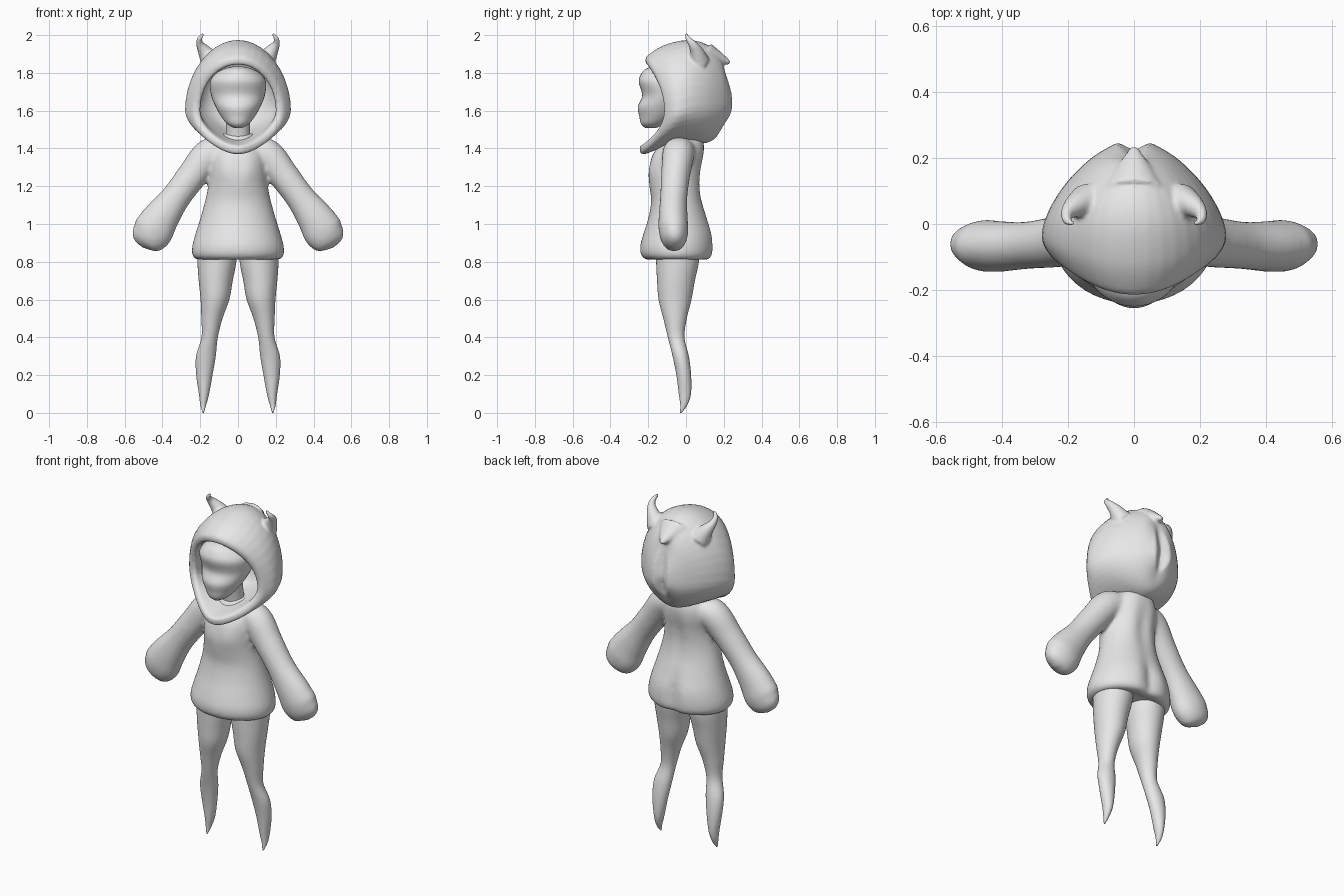
import bpy
import bmesh
from math import sin, cos, pi, exp
from mathutils import Vector

SEGMENTS = 40
ANGLES = [2 * pi * i / SEGMENTS for i in range(SEGMENTS)]

default_cube = bpy.data.objects.get("Cube")
if default_cube:
    bpy.data.objects.remove(default_cube, do_unlink=True)

clay = bpy.data.materials.new("light grey clay")
clay.use_nodes = True
clay.diffuse_color = (0.8, 0.8, 0.8, 1)
clay.node_tree.nodes["Principled BSDF"].inputs["Base Color"].default_value = (0.8, 0.8, 0.8, 1)


def spline(keys, steps=5):
    """Catmull-Rom interpolation through tuples of any length."""
    keys = [Vector(k) for k in keys]
    result = []
    for i in range(len(keys) - 1):
        before, start, end = keys[max(i - 1, 0)], keys[i], keys[i + 1]
        after = keys[min(i + 2, len(keys) - 1)]
        for s in range(steps):
            t = s / steps
            result.append(start + (end - before) * (t / 2)
                          + (before * 2 - start * 5 + end * 4 - after) * (t * t / 2)
                          + (start * 3 - before - end * 3 + after) * (t ** 3 / 2))
    return result + [keys[-1]]


def add_loft(bm, rings):
    """Skin closed rings and close both ends."""
    loops = [[bm.verts.new(p) for p in ring] for ring in rings]
    for a, b in zip(loops, loops[1:]):
        for i in range(SEGMENTS):
            j = (i + 1) % SEGMENTS
            bm.faces.new((a[i], a[j], b[j], b[i]))
    for loop in (loops[0], loops[-1]):
        centre = bm.verts.new(sum((v.co for v in loop), Vector()) / SEGMENTS)
        for i in range(SEGMENTS):
            bm.faces.new((loop[i], loop[(i + 1) % SEGMENTS], centre))


def oval_rings(keys):
    """Level ovals from (x, y, z, radius x, radius y)."""
    return [[Vector((x + rx * cos(a), y + ry * sin(a), z)) for a in ANGLES]
            for x, y, z, rx, ry in spline(keys)]


def tube_rings(keys, side, reference):
    """Ovals square to a path of (x, y, z, width, depth)."""
    stations = spline([(k[0] * side, *k[1:]) for k in keys])
    points = [Vector(s[:3]) for s in stations]
    rings = []
    for i, s in enumerate(stations):
        tangent = points[min(i + 1, len(points) - 1)] - points[max(i - 1, 0)]
        across = tangent.cross(reference).normalized()
        depth = across.cross(tangent).normalized()
        rings.append([points[i] + across * s[3] * cos(a) + depth * s[4] * sin(a) for a in ANGLES])
    return rings


def front_back(keys):
    """Turn (z, half width, front y, back y) into oval keys."""
    return [(0, (f + b) / 2, z, w, (b - f) / 2) for z, w, f, b in keys]


def finish(name, bm, voxel=0, smoothing=0):
    """Make the object, optionally fusing its overlapping volumes."""
    bmesh.ops.recalc_face_normals(bm, faces=bm.faces)
    for face in bm.faces:
        face.smooth = True
    mesh = bpy.data.meshes.new(name)
    bm.to_mesh(mesh)
    bm.free()
    mesh.materials.append(clay)
    obj = bpy.data.objects.new(name, mesh)
    bpy.context.collection.objects.link(obj)
    if voxel:
        fuse = obj.modifiers.new("fuse", 'REMESH')
        fuse.mode = 'VOXEL'
        fuse.voxel_size = voxel
        fuse.use_smooth_shade = True
        soften = obj.modifiers.new("soften", 'SMOOTH')
        soften.factor = 0.5
        soften.iterations = smoothing
    return obj


Y_AXIS, X_AXIS = Vector((0, 1, 0)), Vector((1, 0, 0))

# Legs tapering to pointed feet
LEG = [(.112, -.045, .9, .105, .115), (.112, -.045, .8, .103, .113),
       (.118, -.053, .7, .09, .1), (.122, -.058, .6, .076, .087),
       (.138, -.058, .5, .056, .062), (.15, -.052, .4, .043, .044),
       (.17, -.028, .3, .052, .043), (.178, -.012, .2, .043, .039),
       (.18, -.006, .1, .027, .032), (.184, -.012, .04, .015, .018),
       (.184, -.028, 0, .003, .004)]
for side, label in ((1, "left"), (-1, "right")):
    bm = bmesh.new()
    add_loft(bm, oval_rings([(k[0] * side, *k[1:]) for k in LEG]))
    finish(label + "_leg", bm)

# Flared tunic with a soft groove down the back and between the chest
TUNIC = [(.825, .14, -.15, .07), (.81, .205, -.2, .115), (.83, .24, -.235, .145),
         (.88, .243, -.243, .152), (.95, .225, -.225, .145), (1.03, .2, -.2, .118),
         (1.12, .175, -.185, .09), (1.2, .158, -.195, .082), (1.28, .15, -.207, .088),
         (1.36, .15, -.185, .1), (1.42, .13, -.14, .1), (1.48, .09, -.1, .08)]
tunic_rings = oval_rings(front_back(TUNIC))
for ring in tunic_rings:
    for p in ring:
        groove = exp(-(p.x / .04) ** 2)
        if p.y > 0:
            p.y -= groove * (.03 * exp(-((p.z - .9) / .12) ** 2) + .018 * exp(-((p.z - 1.25) / .15) ** 2))
        elif p.y < -.1:
            p.y += groove * .012 * exp(-((p.z - 1.3) / .07) ** 2)

# Drooping sleeves with mitten ends, fused to the tunic
SLEEVE = [(.06, -.03, 1.39, .06, .08), (.15, -.04, 1.37, .085, .085),
          (.24, -.055, 1.26, .08, .077), (.33, -.065, 1.14, .078, .072),
          (.41, -.068, 1.03, .098, .077), (.457, -.065, .955, .108, .077),
          (.502, -.06, .912, .08, .056), (.522, -.06, .888, .03, .02)]
bm = bmesh.new()
add_loft(bm, tunic_rings)
for side in (1, -1):
    add_loft(bm, tube_rings(SLEEVE, side, Y_AXIS))
finish("tunic_with_sleeves", bm, voxel=.012, smoothing=8)

# Neck and smooth face
bm = bmesh.new()
add_loft(bm, oval_rings([(0, -.03, 1.38, .08, .07), (0, -.05, 1.47, .065, .06), (0, -.07, 1.58, .065, .06)]))
finish("neck", bm)

FACE = [(1.508, .02, -.215, -.16), (1.53, .058, -.238, -.11), (1.57, .09, -.247, -.05),
        (1.62, .118, -.255, 0), (1.68, .142, -.232, .03), (1.75, .148, -.25, .03),
        (1.79, .125, -.24, .02), (1.82, .08, -.215, -.02), (1.835, .02, -.17, -.09)]
bm = bmesh.new()
add_loft(bm, oval_rings(front_back(FACE)))
finish("face", bm)

# Hood, from the lining out over the rim and round to the back:
# (top y, top z, half width, side y, side z, bottom y, bottom z)
HOOD = [(.12, 1.7, .06, .12, 1.64, .12, 1.58), (.08, 1.85, .16, .08, 1.65, .08, 1.5),
        (-.05, 1.9, .21, 0, 1.63, -.05, 1.46), (-.19, 1.845, .2, -.1, 1.6, -.225, 1.42),
        (-.215, 1.865, .222, -.115, 1.6, -.245, 1.395), (-.2, 1.895, .25, -.1, 1.6, -.225, 1.368),
        (-.12, 1.945, .28, -.045, 1.6, -.13, 1.4), (0, 1.974, .264, .03, 1.62, .03, 1.42),
        (.1, 1.955, .21, .12, 1.63, .11, 1.43), (.18, 1.89, .13, .2, 1.63, .16, 1.46),
        (.2, 1.81, .05, .248, 1.63, .2, 1.53)]


def hood_ring(ty, tz, width, sy, sz, by, bz):
    ring = []
    for a in ANGLES:
        c = cos(a)
        end_y, end_z = (ty, tz) if c > 0 else (by, bz)
        pinch = 1 if c > 0 else 1 - .25 * c * c
        ring.append(Vector((width * sin(a) * pinch, sy + (end_y - sy) * c * c, sz + (end_z - sz) * abs(c))))
    return ring


# Curled horns and the small point at the back of the hood
HORN = [(.14, .07, 1.86, .06, .055), (.178, .055, 1.915, .036, .036),
        (.203, .032, 1.955, .02, .022), (.202, .01, 1.982, .014, .014), (.182, 0, 2.008, .007, .007)]
BACK_POINT = [(0, .11, 1.9, .06, .09), (0, .175, 1.875, .035, .05), (0, .232, 1.853, .01, .012)]
bm = bmesh.new()
add_loft(bm, [hood_ring(*key) for key in spline(HOOD)])
for side in (1, -1):
    add_loft(bm, tube_rings(HORN, side, Y_AXIS))
add_loft(bm, tube_rings(BACK_POINT, 1, X_AXIS))
finish("horned_hood", bm, voxel=.008, smoothing=5)
